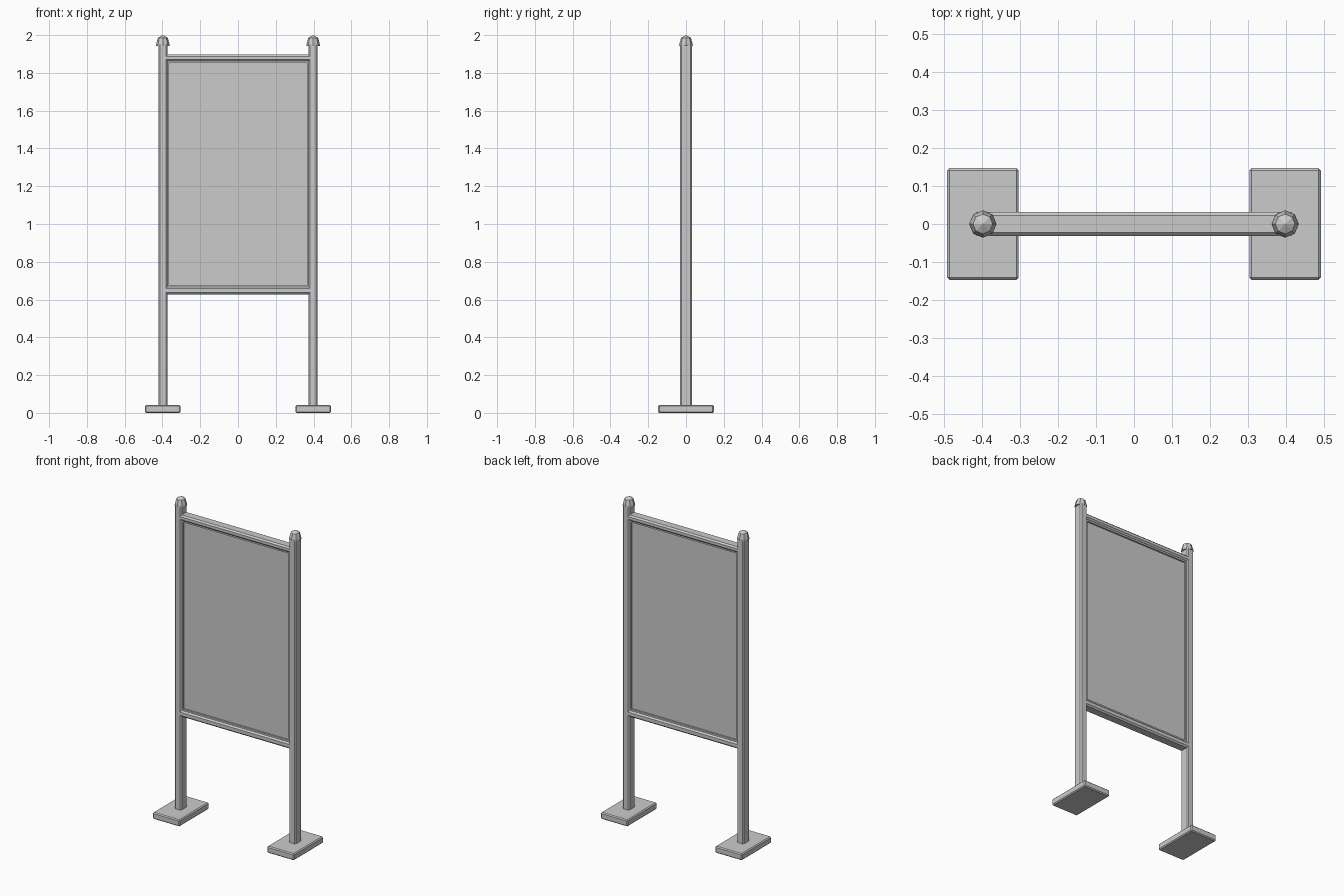
import bpy, bmesh, math
from mathutils import Matrix, Vector

if "Cube" in bpy.data.objects:
    bpy.data.objects.remove(bpy.data.objects["Cube"])


def box(name, lo, hi, chamfer=0.0, axis=None):
    """Box from corner to corner; chamfers all edges, or only those along one axis."""
    lo, hi = Vector(lo), Vector(hi)
    bm = bmesh.new()
    bmesh.ops.create_cube(bm, size=1)
    bmesh.ops.scale(bm, vec=hi - lo, verts=bm.verts)
    bmesh.ops.translate(bm, vec=(lo + hi) / 2, verts=bm.verts)
    if chamfer:
        edges = [e for e in bm.edges if axis is None or
                 abs((e.verts[0].co - e.verts[1].co)[axis]) > 1e-5]
        bmesh.ops.bevel(bm, geom=edges, offset=chamfer, segments=1,
                        affect='EDGES', profile=0.5)
    return finish(name, bm)


def finish(name, bm):
    bmesh.ops.recalc_face_normals(bm, faces=bm.faces)
    mesh = bpy.data.meshes.new(name)
    bm.to_mesh(mesh)
    bm.free()
    ob = bpy.data.objects.new(name, mesh)
    bpy.context.collection.objects.link(ob)
    return ob


def cap(name, x, rings, tip, sides=8):
    """Faceted post cap: stacked rings of (radius, height) closed to a point."""
    bm = bmesh.new()
    loops = [[bm.verts.new((x + r * math.cos(math.tau * i / sides),
                            r * math.sin(math.tau * i / sides), z))
              for i in range(sides)] for r, z in rings]
    top = bm.verts.new((x, 0, tip))
    bm.faces.new(loops[0])
    for i in range(sides):
        j = (i + 1) % sides
        for a, b in zip(loops, loops[1:]):
            bm.faces.new((a[i], a[j], b[j], b[i]))
        bm.faces.new((loops[-1][i], loops[-1][j], top))
    return finish(name, bm)


PX, D = 0.398, 0.032

# Feet, posts and caps on both sides
for side, s in (("left", -1), ("right", 1)):
    x = s * PX
    box(side + "_foot", (x - 0.094, -0.147, 0), (x + 0.094, 0.147, 0.042), 0.006)
    box(side + "_post", (x - 0.024, -D, 0.03), (x + 0.024, D, 1.95), 0.008, 2)
    cap(side + "_cap", x, [(0.036, 1.943), (0.034, 1.957), (0.026, 1.986)], 2.0)
    # Thin trim between post and panel
    xs = sorted((s * 0.380, s * 0.367))
    box(side + "_trim", (xs[0], -0.022, 0.66), (xs[1], 0.022, 1.87))

# Horizontal rails with chamfered long edges, plus their trims
for name, z0, z1, t0, t1 in (("top", 1.862, 1.897, 1.852, 1.865),
                             ("bottom", 0.628, 0.667, 0.664, 0.677)):
    box(name + "_rail", (-0.38, -D, z0), (0.38, D, z1), 0.009, 0)
    box(name + "_trim", (-0.375, -0.022, t0), (0.375, 0.022, t1))

# Display panel
box("display_panel", (-0.37, -0.012, 0.67), (0.37, 0.012, 1.86))
